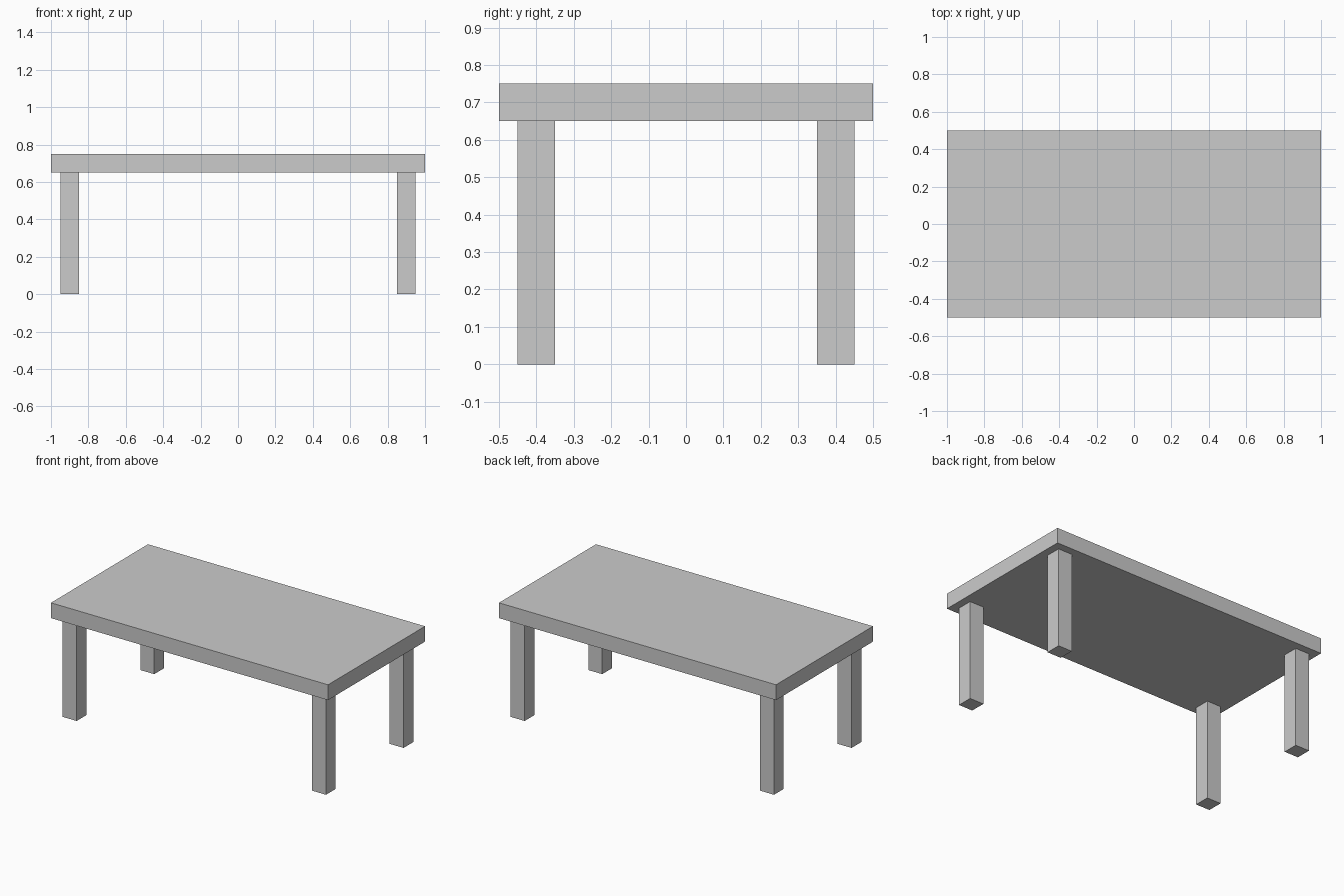
import bpy

if "Cube" in bpy.data.objects:
    bpy.data.objects.remove(bpy.data.objects["Cube"])


def box(name, center, size):
    bpy.ops.mesh.primitive_cube_add(size=1, location=center)
    obj = bpy.context.object
    obj.name = name
    obj.scale = size
    bpy.ops.object.transform_apply(location=False, rotation=False, scale=True)
    return obj


LEG_HEIGHT = 0.65
TOP_THICKNESS = 0.10

# Table top
box("table_top", (0, 0, LEG_HEIGHT + TOP_THICKNESS / 2), (2.0, 1.0, TOP_THICKNESS))

# Four square legs, inset from the corners
for side, x in (("left", -0.9), ("right", 0.9)):
    for end, y in (("front", -0.4), ("back", 0.4)):
        box(f"{end}_{side}_leg", (x, y, LEG_HEIGHT / 2), (0.1, 0.1, LEG_HEIGHT))
